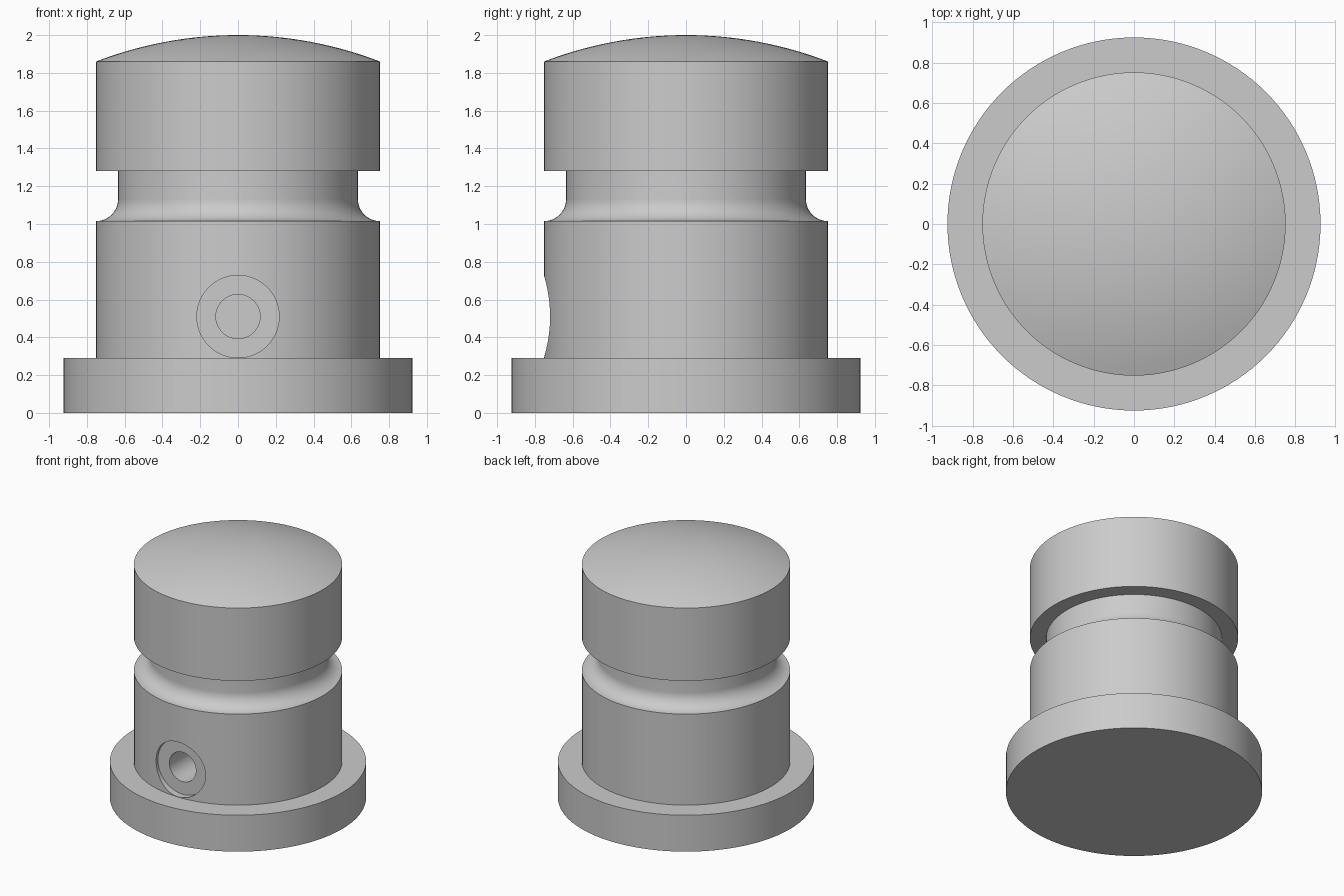
import bpy
import bmesh
from math import sin, cos, pi, radians, asin
from mathutils import Matrix

cube = bpy.data.objects.get("Cube")
if cube:
    bpy.data.objects.remove(cube, do_unlink=True)

# Single plain grey
grey = bpy.data.materials.new("satin_grey")
grey.use_nodes = True
colour = (0.6, 0.6, 0.6, 1)
grey.diffuse_color = colour
grey.node_tree.nodes["Principled BSDF"].inputs["Base Color"].default_value = colour


def lathe(name, profile, sides, matrix=Matrix()):
    """Revolve (radius, height) points that start and end on the axis."""
    bm = bmesh.new()
    verts = [bm.verts.new((r, 0, z)) for r, z in profile]
    edges = [bm.edges.new(pair) for pair in zip(verts, verts[1:])]
    bmesh.ops.spin(bm, geom=verts + edges, cent=(0, 0, 0), axis=(0, 0, 1),
                   angle=2 * pi, steps=sides, use_duplicate=False)
    bmesh.ops.remove_doubles(bm, verts=bm.verts, dist=1e-5)
    bmesh.ops.recalc_face_normals(bm, faces=bm.faces)
    bm.transform(matrix)
    mesh = bpy.data.meshes.new(name)
    bm.to_mesh(mesh)
    bm.free()
    mesh.materials.append(grey)
    obj = bpy.data.objects.new(name, mesh)
    bpy.context.collection.objects.link(obj)
    return obj


# Main dimensions
body_r, neck_r, flange_r = 0.752, 0.635, 0.925
flange_top, shoulder, head_base, head_top, top = 0.29, 1.015, 1.28, 1.86, 2.0
fillet = body_r - neck_r

# Concave fillet from the shoulder up into the neck
cove = [(body_r - fillet * sin(a), shoulder + fillet * (1 - cos(a)))
        for a in (pi / 2 * i / 12 for i in range(13))]

# Shallow spherical crown
rise = top - head_top
crown_r = (body_r ** 2 + rise ** 2) / (2 * rise)
half = asin(body_r / crown_r)
crown = [(crown_r * sin(half * i / 14), top - crown_r * (1 - cos(half * i / 14)))
         for i in range(14, -1, -1)]

# Flange, body, neck and domed head as one turned part
profile = [(0, 0), (flange_r, 0), (flange_r, flange_top), (body_r, flange_top)]
profile += cove + [(neck_r, head_base), (body_r, head_base)] + crown
knob = lathe("turned_knob", profile, 128)

# Counterbored screw hole in the front, drilled towards the axis
drill = [(0, 0), (0.117, 0), (0.117, 0.697), (0.218, 0.697), (0.218, 1), (0, 1)]
place = Matrix.Translation((0, 0, 0.51)) @ Matrix.Rotation(radians(90), 4, "X")
cutter = lathe("hole_cutter", drill, 64, place)
cutter.hide_render = True

cut = knob.modifiers.new("screw_hole", "BOOLEAN")
cut.operation = "DIFFERENCE"
cut.solver = "EXACT"
cut.object = cutter

bpy.ops.object.select_all(action="DESELECT")
knob.select_set(True)
bpy.context.view_layer.objects.active = knob
bpy.ops.object.modifier_apply(modifier=cut.name)
bpy.data.objects.remove(cutter, do_unlink=True)
bpy.ops.object.shade_smooth_by_angle(angle=radians(20))
